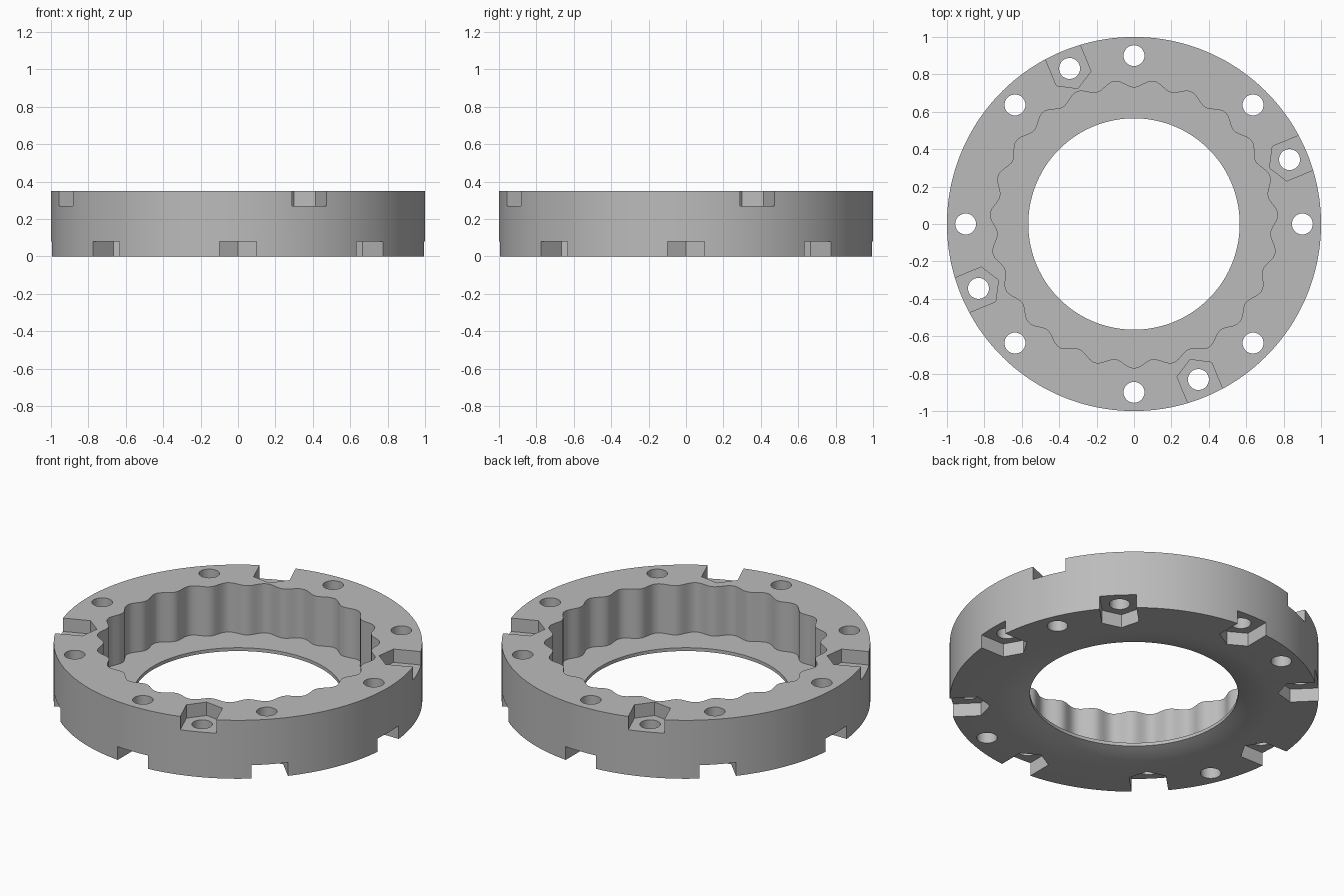
import bpy
import bmesh
from math import cos, sin, pi, radians, sqrt
from mathutils import Matrix, Vector

cube = bpy.data.objects.get("Cube")
if cube:
    bpy.data.objects.remove(cube, do_unlink=True)

HEIGHT = 0.35
FLOOR = 0.055
BORE = 0.565
BOLT_CIRCLE = 0.9
BOLT_RADIUS = 0.056
NUT_HALF = 0.1
NUT_DEPTH = 0.08
LOBES = 23
SEGMENTS = LOBES * 10

grey = bpy.data.materials.new("Plain grey")
grey.use_nodes = True
colour = (0.5, 0.5, 0.5, 1)
grey.diffuse_color = colour
grey.node_tree.nodes["Principled BSDF"].inputs["Base Color"].default_value = colour


def make_object(name, bm):
    bmesh.ops.recalc_face_normals(bm, faces=bm.faces)
    mesh = bpy.data.meshes.new(name)
    bm.to_mesh(mesh)
    bm.free()
    mesh.materials.append(grey)
    obj = bpy.data.objects.new(name, mesh)
    bpy.context.collection.objects.link(obj)
    return obj


def add_prism(bm, outline, z0, z1, matrix):
    low = [bm.verts.new(matrix @ Vector((x, y, z0))) for x, y in outline]
    high = [bm.verts.new(matrix @ Vector((x, y, z1))) for x, y in outline]
    bm.faces.new(low)
    bm.faces.new(high)
    for i in range(len(low)):
        j = (i + 1) % len(low)
        bm.faces.new((low[i], low[j], high[j], high[i]))


def scallop(angle):
    return 0.75 + 0.02 * cos(LOBES * (angle + pi / 2))


# Ring body: a closed profile turned about z; None marks the scalloped wall
profile = [(BORE, 0.035), (0.6, 0.023), (0.65, 0.011), (0.7, 0.003), (0.75, 0),
           (1, 0), (1, HEIGHT), (None, HEIGHT), (None, FLOOR), (BORE, FLOOR)]
bm = bmesh.new()
columns = []
for i in range(SEGMENTS):
    a = 2 * pi * i / SEGMENTS
    column = []
    for r, z in profile:
        radius = scallop(a) if r is None else r
        column.append(bm.verts.new((radius * cos(a), radius * sin(a), z)))
    columns.append(column)
for i in range(SEGMENTS):
    here, after = columns[i], columns[(i + 1) % SEGMENTS]
    for k in range(len(profile)):
        m = (k + 1) % len(profile)
        bm.faces.new((here[k], after[k], after[m], here[m]))
ring = make_object("scalloped_ring", bm)

# Bolt positions: eight nuts sit underneath, four on top between them
lower = [radians(45 * i) for i in range(8)]
upper = [radians(22.5 + 90 * i) for i in range(4)]

# Through holes
circle = [(BOLT_CIRCLE + BOLT_RADIUS * cos(2 * pi * i / 32),
           BOLT_RADIUS * sin(2 * pi * i / 32)) for i in range(32)]
bm = bmesh.new()
for a in lower + upper:
    add_prism(bm, circle, -0.1, HEIGHT + 0.1, Matrix.Rotation(a, 4, "Z"))
holes = make_object("bolt_hole_cutter", bm)

# Hexagonal nut pockets, open at the rim
point = 2 * NUT_HALF / sqrt(3)
pocket = [(BOLT_CIRCLE - point, 0), (BOLT_CIRCLE - point / 2, -NUT_HALF),
          (1.1, -NUT_HALF), (1.1, NUT_HALF), (BOLT_CIRCLE - point / 2, NUT_HALF)]
bm = bmesh.new()
for a in lower:
    add_prism(bm, pocket, -0.1, NUT_DEPTH, Matrix.Rotation(a, 4, "Z"))
for a in upper:
    add_prism(bm, pocket, HEIGHT - NUT_DEPTH, HEIGHT + 0.1, Matrix.Rotation(a, 4, "Z"))
pockets = make_object("nut_pocket_cutter", bm)

# Cut the ring, then remove the cutters
bpy.ops.object.select_all(action="DESELECT")
bpy.context.view_layer.objects.active = ring
ring.select_set(True)
for cutter in (pockets, holes):
    cutter.hide_render = True
    cut = ring.modifiers.new(cutter.name, "BOOLEAN")
    cut.operation = "DIFFERENCE"
    cut.solver = "EXACT"
    cut.object = cutter
    bpy.ops.object.modifier_apply(modifier=cut.name)
    bpy.data.objects.remove(cutter, do_unlink=True)

bpy.ops.object.shade_smooth_by_angle(angle=radians(30))
